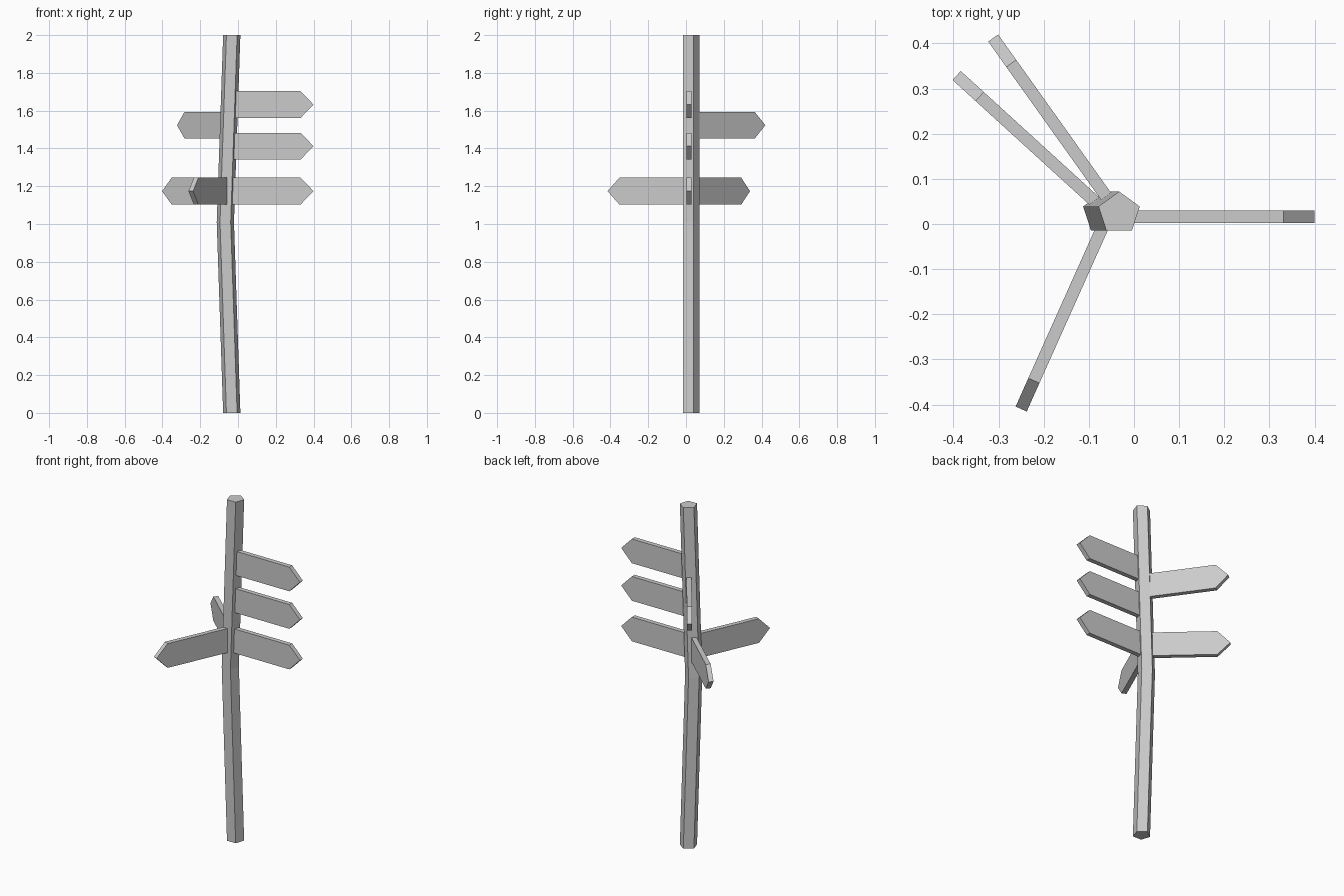
import bpy, bmesh, math
from mathutils import Vector

if "Cube" in bpy.data.objects:
    bpy.data.objects.remove(bpy.data.objects["Cube"], do_unlink=True)

grey = bpy.data.materials.new("plain_grey")
grey.use_nodes = True
grey.diffuse_color = (0.6, 0.6, 0.6, 1)
grey.node_tree.nodes["Principled BSDF"].inputs["Base Color"].default_value = (0.6, 0.6, 0.6, 1)


def loft(name, rings):
    """Closed flat-shaded solid through matching rings of points."""
    bm = bmesh.new()
    loops = [[bm.verts.new(p) for p in ring] for ring in rings]
    n = len(loops[0])
    for low, high in zip(loops, loops[1:]):
        for i in range(n):
            j = (i + 1) % n
            bm.faces.new((low[i], low[j], high[j], high[i]))
    bm.faces.new(loops[0][::-1])
    bm.faces.new(loops[-1])
    bmesh.ops.recalc_face_normals(bm, faces=bm.faces)
    mesh = bpy.data.meshes.new(name)
    bm.to_mesh(mesh)
    bm.free()
    mesh.materials.append(grey)
    obj = bpy.data.objects.new(name, mesh)
    bpy.context.collection.objects.link(obj)
    return obj


# Five-sided post, bent at the middle
def post_ring(x, z):
    angles = [math.pi / 2 + math.tau * i / 5 for i in range(5)]
    return [(x + 0.048 * math.cos(a), 0.024 + 0.048 * math.sin(a), z) for a in angles]


loft("post", [post_ring(-0.033, 0), post_ring(-0.067, 1.01), post_ring(-0.033, 2)])


# Arrow board from a root on the post to a pointed tip
def sign(name, root, tip, z, half_height=0.071, thickness=0.027, point=0.069):
    root, tip = Vector((*root, z)), Vector((*tip, z))
    along = (tip - root).normalized()
    side = along.cross(Vector((0, 0, 1))) * thickness / 2
    up = Vector((0, 0, half_height))
    neck = tip - along * point
    outline = [root - up, neck - up, tip, neck + up, root + up]
    loft(name, [[p - side for p in outline], [p + side for p in outline]])


for label, z in (("low", 1.174), ("middle", 1.412), ("high", 1.632)):
    sign("left_sign_" + label, (-0.03, 0.016), (0.4, 0.016), z)
sign("front_sign", (-0.062, 0.01), (-0.25, -0.41), 1.174)
sign("back_sign_high", (-0.056, 0.053), (-0.312, 0.412), 1.523)
sign("back_sign_low", (-0.066, 0.031), (-0.393, 0.329), 1.174)
